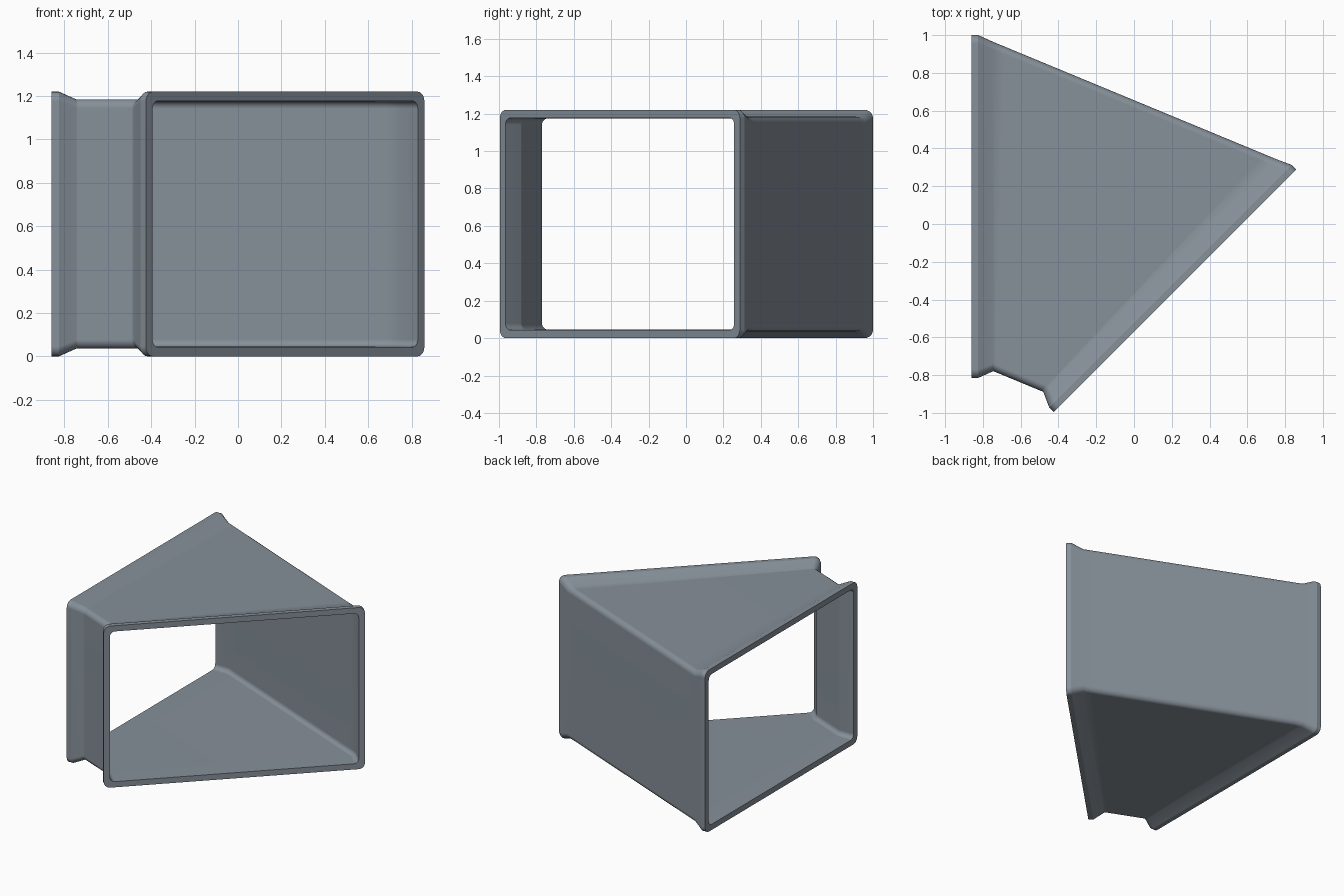
import bpy, bmesh, math
from mathutils import Vector

if "Cube" in bpy.data.objects:
    bpy.data.objects.remove(bpy.data.objects["Cube"])

Y0, Y1, HEIGHT = -0.815, 1.0, 1.22         # mouth rectangle of the flange at x = -0.86
A = math.radians(22.5)
N = Vector((math.cos(A), -math.sin(A), 0))  # normal of the elbow's mirror plane
C = Vector((0, 0.645, 0))
SEG = 5


def section(x, inset, radius):
    """Rounded rectangle standing in the plane at x."""
    pts = []
    lo, hi = Y0 + inset + radius, Y1 - inset - radius
    bottom, top = inset + radius, HEIGHT - inset - radius
    for i, (y, z) in enumerate([(hi, top), (lo, top), (lo, bottom), (hi, bottom)]):
        for k in range(SEG + 1):
            a = (i + k / SEG) * math.pi / 2
            pts.append(Vector((x, y + radius * math.cos(a), z + radius * math.sin(a))))
    return pts


def mirrored(ring):
    return [p - 2 * (p - C).dot(N) * N for p in ring]


def with_support(rings):
    """Add a ring just inside the body so shading stays flat on the big walls."""
    last = rings[-1]
    return rings + [[p.lerp(q, 0.04) for p, q in zip(last, mirrored(last))]]


# Outer skin: flange rim, taper, body; inner skin: straight lip, then body
outer = with_support([section(-0.86, 0, 0.045), section(-0.825, 0, 0.045),
                      section(-0.745, 0.036, 0.04)])
inner = with_support([section(-0.86, 0.043, 0.035), section(-0.745, 0.045, 0.033)])
rings = (outer + [mirrored(r) for r in reversed(outer)]
         + [mirrored(r) for r in inner] + inner[::-1])
n_out, n = len(outer), len(rings)
sharp = {0, 1, 2 * n_out - 2, 2 * n_out - 1, 2 * n_out, n - 1}  # rim edges

# Join the rings into one closed shell
bm = bmesh.new()
loops = [[bm.verts.new(p) for p in r] for r in rings]
for i, a in enumerate(loops):
    b = loops[(i + 1) % n]
    for j in range(len(a)):
        k = (j + 1) % len(a)
        bm.faces.new((a[j], a[k], b[k], b[j]))
for i in sharp:
    for j, v in enumerate(loops[i]):
        bm.edges.get((v, loops[i][j - 1])).smooth = False
bmesh.ops.recalc_face_normals(bm, faces=bm.faces)
for f in bm.faces:
    f.smooth = True
mesh = bpy.data.meshes.new("duct_elbow")
bm.to_mesh(mesh)
bm.free()

duct = bpy.data.objects.new("duct_elbow", mesh)
bpy.context.collection.objects.link(duct)
weighted = duct.modifiers.new("weighted_normals", 'WEIGHTED_NORMAL')
weighted.keep_sharp = True

# Blue-grey sheet metal
metal = bpy.data.materials.new("sheet_metal")
metal.diffuse_color = (0.24, 0.28, 0.32, 1)
metal.use_nodes = True
metal.node_tree.nodes["Principled BSDF"].inputs["Base Color"].default_value = metal.diffuse_color
mesh.materials.append(metal)
